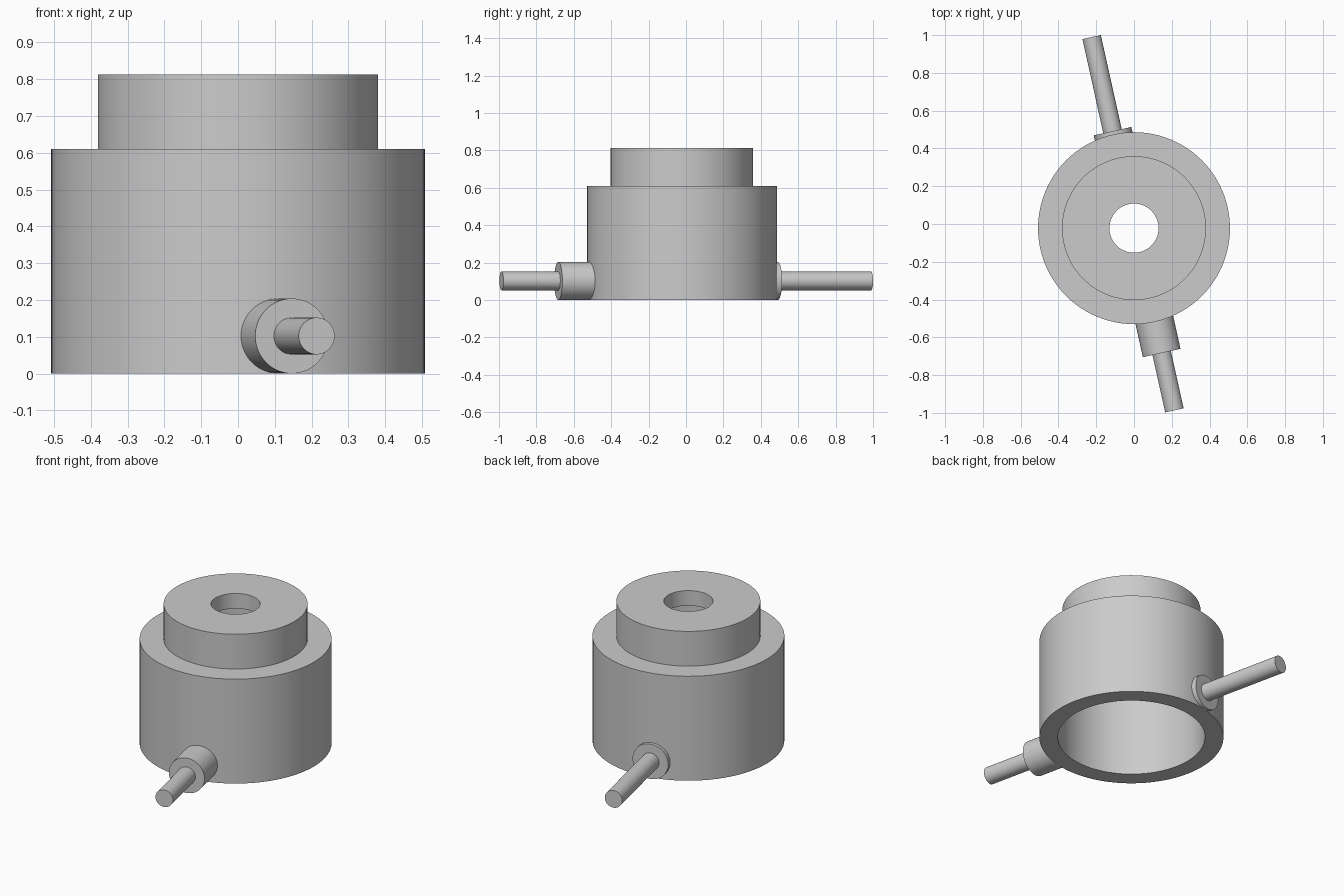
import bpy, bmesh, math
from mathutils import Vector, Matrix

cube = bpy.data.objects.get("Cube")
if cube:
    bpy.data.objects.remove(cube, do_unlink=True)

GREY = (0.6, 0.6, 0.6, 1.0)
metal = bpy.data.materials.new("plain_grey")
metal.use_nodes = True
metal.diffuse_color = GREY
metal.node_tree.nodes["Principled BSDF"].inputs["Base Color"].default_value = GREY

CENTRE = Vector((0, -0.022, 0))
ROD_HEIGHT = 0.102
TILT = math.radians(12.5)


def lathe(name, profile, matrix, segments=96, closed=False):
    """Spin a (radius, height) profile around local z."""
    bm = bmesh.new()
    verts = [bm.verts.new((r, 0, z)) for r, z in profile]
    pairs = list(zip(verts, verts[1:]))
    if closed:
        pairs.append((verts[-1], verts[0]))
    edges = [bm.edges.new(p) for p in pairs]
    bmesh.ops.spin(bm, geom=verts + edges, cent=(0, 0, 0), axis=(0, 0, 1),
                   angle=math.tau, steps=segments, use_merge=False)
    bmesh.ops.remove_doubles(bm, verts=bm.verts, dist=0.0001)
    bmesh.ops.recalc_face_normals(bm, faces=bm.faces)
    mesh = bpy.data.meshes.new(name)
    bm.to_mesh(mesh)
    bm.free()
    mesh.materials.append(metal)
    obj = bpy.data.objects.new(name, mesh)
    obj.matrix_world = matrix
    bpy.context.collection.objects.link(obj)
    bpy.ops.object.select_all(action='DESELECT')
    obj.select_set(True)
    bpy.context.view_layer.objects.active = obj
    bpy.ops.object.shade_smooth_by_angle(angle=math.radians(30))
    return obj


# Hollow stepped housing with a hole in its top plate
housing = [(0.406, 0), (0.508, 0), (0.508, 0.61), (0.381, 0.61),
           (0.381, 0.813), (0.13, 0.813), (0.13, 0.725), (0.28, 0.725),
           (0.28, 0.51), (0.406, 0.51)]
lathe("housing", housing, Matrix.Translation(CENTRE), closed=True)


def radial_cylinder(name, radius, start, end, side):
    """Solid cylinder pointing out of the housing; side -1 is front, 1 is back."""
    out = Vector((-side * math.sin(TILT), side * math.cos(TILT), 0))
    place = Matrix.Translation(CENTRE + Vector((0, 0, ROD_HEIGHT)))
    turn = out.to_track_quat('Z', 'Y').to_matrix().to_4x4()
    profile = [(0, start), (radius, start), (radius, end), (0, end)]
    lathe(name, profile, place @ turn, segments=64)


# Collar and rod on each side
for label, side, collar_end, rod_end in (("front", -1, 0.677, 0.988),
                                         ("back", 1, 0.526, 1.036)):
    radial_cylinder(label + "_collar", 0.102, 0.43, collar_end, side)
    radial_cylinder(label + "_rod", 0.05, 0.45, rod_end, side)
